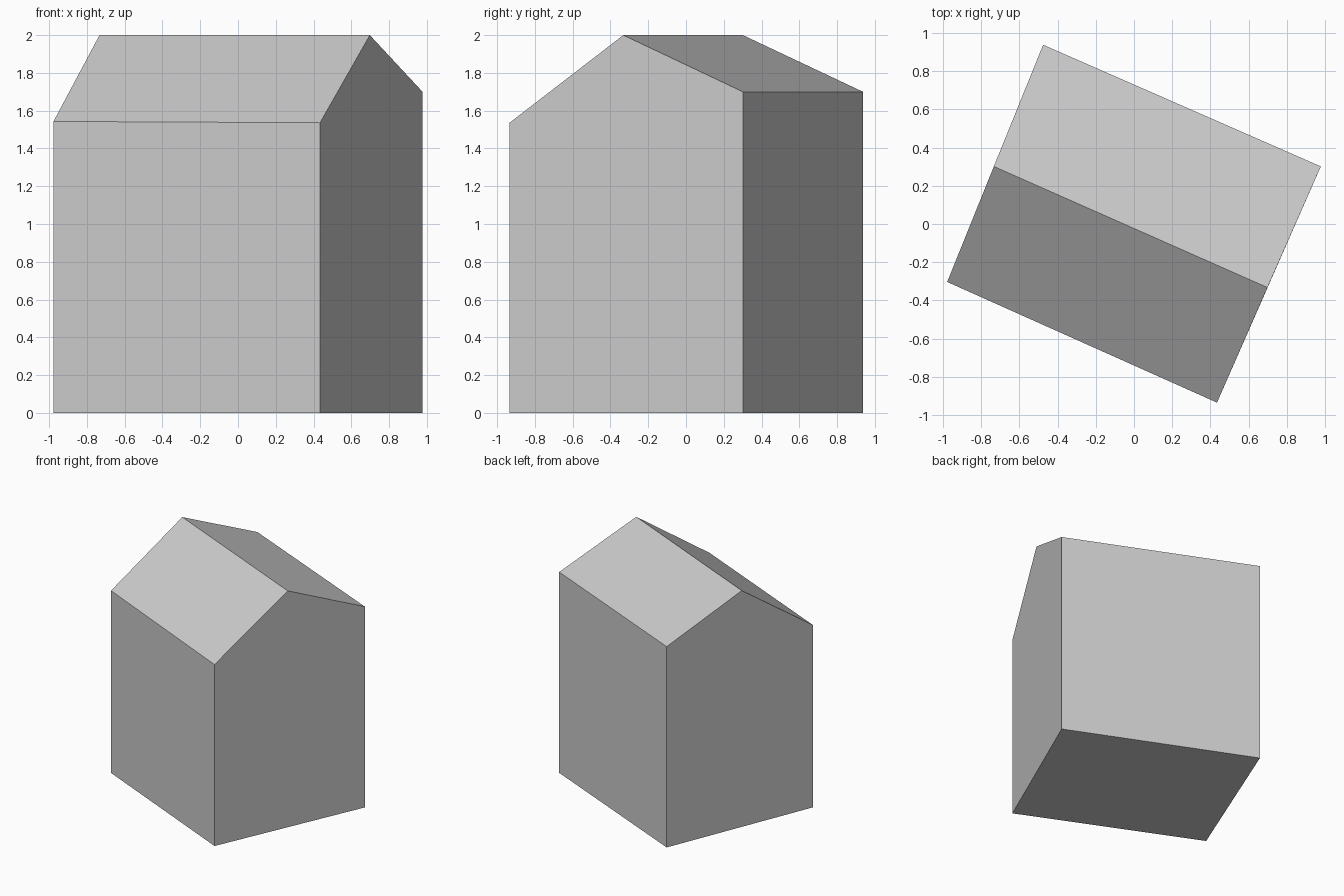
import bpy
import bmesh
from mathutils import Vector

cube = bpy.data.objects.get("Cube")
if cube:
    bpy.data.objects.remove(cube, do_unlink=True)

# One plain grey for walls and roof
grey = bpy.data.materials.new("light_grey")
grey.use_nodes = True
colour = (0.6, 0.6, 0.6, 1)
grey.diffuse_color = colour
grey.node_tree.nodes["Principled BSDF"].inputs["Base Color"].default_value = colour


def gable(bm, front, ridge, back, front_eave, back_eave):
    """Five-cornered end wall: up the front, over the ridge, down the back."""
    outline = [(front, 0), (front, front_eave), (ridge, 2), (back, back_eave), (back, 0)]
    return [bm.verts.new(Vector((x, y, z))) for (x, y), z in outline]


# House body: two gable ends joined by walls, roof slopes and floor
bm = bmesh.new()
left_end = gable(bm, (-0.977, -0.303), (-0.733, 0.301), (-0.475, 0.937), 1.543, 1.70)
right_end = gable(bm, (0.434, -0.934), (0.698, -0.332), (0.977, 0.301), 1.536, 1.70)
bm.faces.new(left_end)
bm.faces.new(right_end)
count = len(left_end)
for i in range(count):
    j = (i + 1) % count
    bm.faces.new((left_end[i], left_end[j], right_end[j], right_end[i]))
bmesh.ops.recalc_face_normals(bm, faces=bm.faces)

mesh = bpy.data.meshes.new("gabled_house")
bm.to_mesh(mesh)
bm.free()
mesh.materials.append(grey)
house = bpy.data.objects.new("gabled_house", mesh)
bpy.context.collection.objects.link(house)
